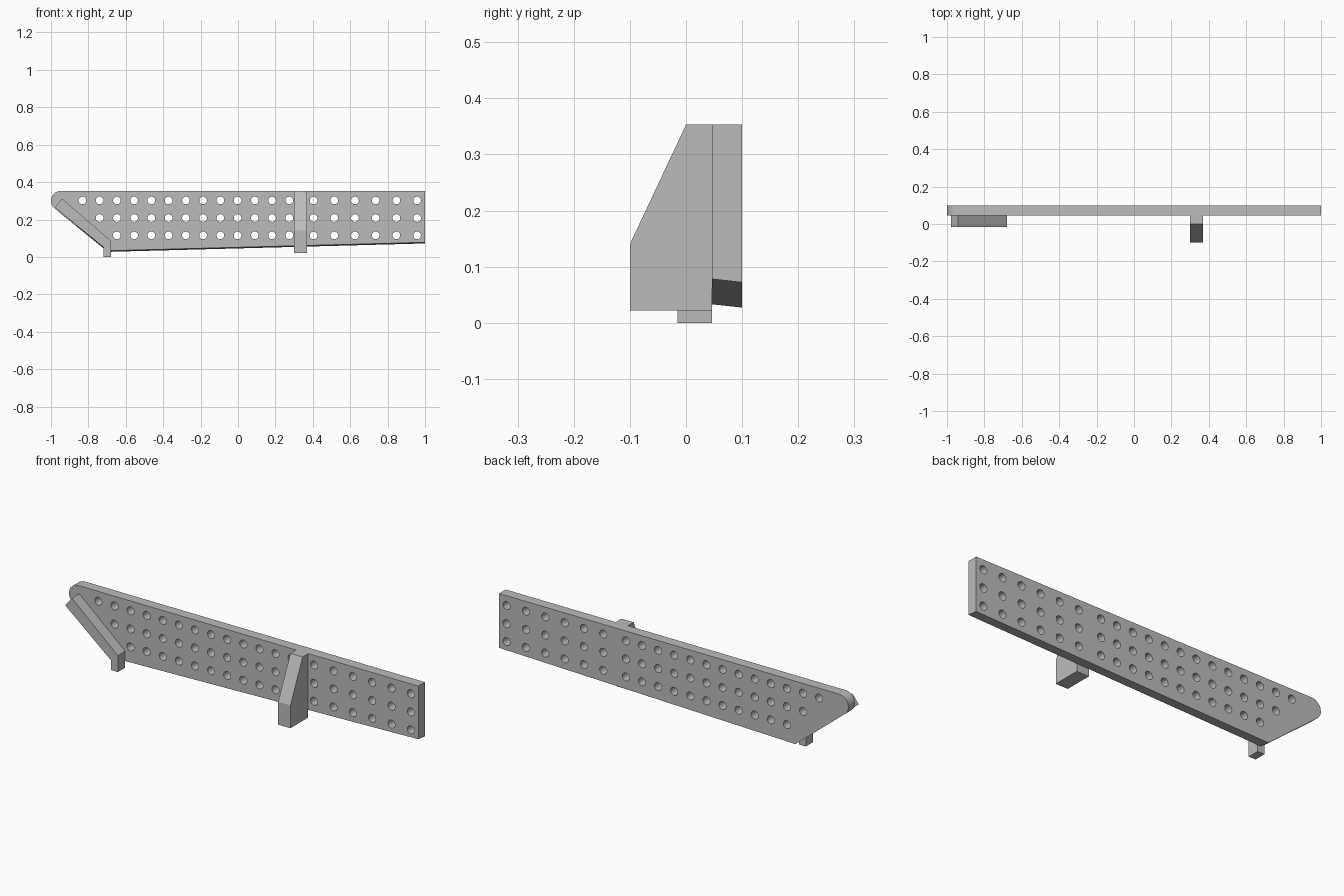
import bpy, bmesh, math
from mathutils import Vector, Matrix

cube = bpy.data.objects.get("Cube")
if cube:
    bpy.data.objects.remove(cube, do_unlink=True)

GREY = (0.5, 0.5, 0.5, 1)
grey = bpy.data.materials.new("plain grey")
grey.use_nodes = True
grey.diffuse_color = GREY
grey.node_tree.nodes["Principled BSDF"].inputs["Base Color"].default_value = GREY

FRONT, BACK, TOP = 0.046, 0.10, 0.353


def finish(name, bm):
    bmesh.ops.recalc_face_normals(bm, faces=bm.faces)
    mesh = bpy.data.meshes.new(name)
    bm.to_mesh(mesh)
    bm.free()
    mesh.materials.append(grey)
    obj = bpy.data.objects.new(name, mesh)
    bpy.context.collection.objects.link(obj)
    return obj


def prism(points, depth):
    """Extrude a flat outline of 3D points along a vector."""
    bm = bmesh.new()
    face = bm.faces.new([bm.verts.new(p) for p in points])
    out = bmesh.ops.extrude_face_region(bm, geom=[face], use_keep_orig=True)
    moved = [g for g in out["geom"] if isinstance(g, bmesh.types.BMVert)]
    bmesh.ops.translate(bm, verts=moved, vec=Vector(depth))
    return bm


# Board with rounded nose and a slightly bevelled lower edge
radius, start, end = 0.053, math.radians(90), math.radians(230.6)
nose = []
for i in range(17):
    a = start + (end - start) * i / 16
    nose.append((-0.947 + radius * math.cos(a), FRONT, TOP - radius + radius * math.sin(a)))
outline = nose + [(-0.696, FRONT, 0.033), (1, FRONT, 0.078), (1, FRONT, TOP)]
bm = prism(outline, (0, BACK - FRONT, 0))
for v in bm.verts:
    if v.co.y > 0.09 and v.co.z < 0.1:
        v.co.z -= 0.006
board = finish("perforated_board", bm)

# Hole grid: close spacing left of the rib, wider spacing to its right
columns = [-0.832 + 0.0922 * i for i in range(13)]
columns += [0.404 + 0.1107 * i for i in range(6)]
bm = bmesh.new()
for row, z in enumerate((0.302, 0.208, 0.115)):
    for x in columns[row:]:
        place = Matrix.Translation((x, 0.073, z)) @ Matrix.Rotation(math.pi / 2, 4, "X")
        bmesh.ops.create_cone(bm, cap_ends=True, segments=24, radius1=0.0205,
                              radius2=0.0205, depth=0.2, matrix=place)
cutter = finish("hole_cutter", bm)
cutter.hide_render = True
cut = board.modifiers.new("holes", "BOOLEAN")
cut.operation = "DIFFERENCE"
cut.solver = "EXACT"
cut.object = cutter
bpy.context.view_layer.objects.active = board
bpy.ops.object.modifier_apply(modifier=cut.name)
bpy.data.objects.remove(cutter, do_unlink=True)

# Upright rib with a sloping front
rib = [(FRONT, TOP), (0, TOP), (-0.10, 0.14), (-0.10, 0.022), (FRONT, 0.022)]
finish("support_rib", prism([(0.30, y, z) for y, z in rib], (0.07, 0, 0)))

# Slanted bar ending in a short foot
bar = [(-0.979, 0.265), (-0.941, 0.312), (-0.678, 0.085), (-0.678, 0),
       (-0.718, 0), (-0.718, 0.051)]
finish("slanted_bar", prism([(x, FRONT, z) for x, z in bar], (0, -0.061, 0)))

# Smooth the nose and hole walls, keep the corners crisp
bpy.ops.object.select_all(action="DESELECT")
board.select_set(True)
bpy.context.view_layer.objects.active = board
bpy.ops.object.shade_smooth_by_angle(angle=math.radians(30))
